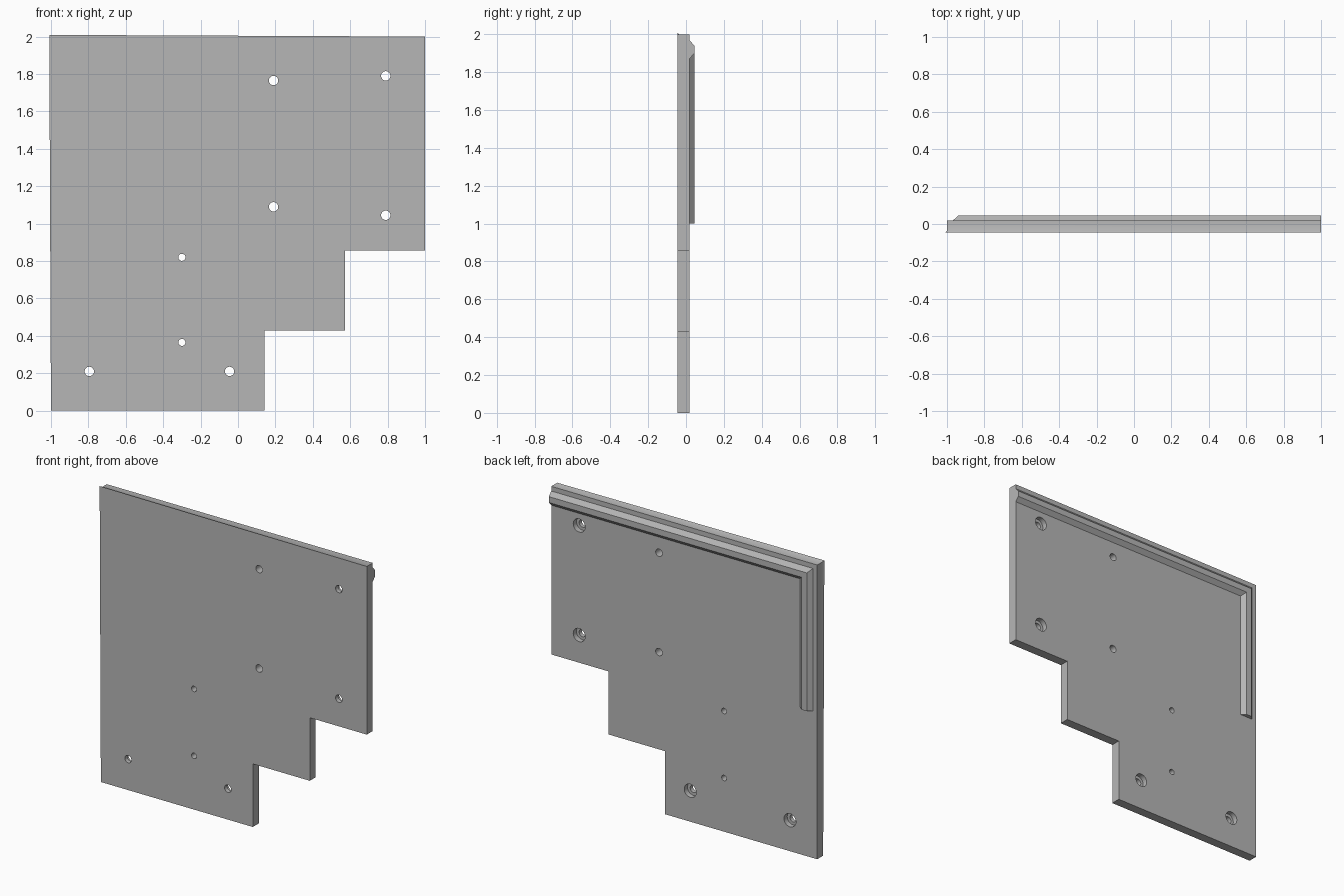
import bpy, bmesh, math
from mathutils import Vector

cube = bpy.data.objects.get("Cube")
if cube:
    bpy.data.objects.remove(cube, do_unlink=True)

FRONT, BACK, RAIL = -0.045, 0.019, 0.045   # depth of plate faces and rail crest

grey = bpy.data.materials.new("plain grey")
grey.use_nodes = True
colour = (0.47, 0.47, 0.47, 1)
grey.diffuse_color = colour
grey.node_tree.nodes["Principled BSDF"].inputs["Base Color"].default_value = colour


def make_object(name, bm):
    bmesh.ops.recalc_face_normals(bm, faces=bm.faces[:])
    mesh = bpy.data.meshes.new(name)
    bm.to_mesh(mesh)
    bm.free()
    mesh.materials.append(grey)
    obj = bpy.data.objects.new(name, mesh)
    bpy.context.collection.objects.link(obj)
    return obj


def loft(bm, rings):
    """Skin a list of equal point rings and cap both ends."""
    loops = [[bm.verts.new(p) for p in ring] for ring in rings]
    for a, b in zip(loops, loops[1:]):
        for i in range(len(a)):
            j = (i + 1) % len(a)
            bm.faces.new((a[i], a[j], b[j], b[i]))
    bm.faces.new(loops[0])
    bm.faces.new(loops[-1])


# Stepped plate, with the top and right front edges chamfered
step = 3 / 7
outline = [(-1, 0), (-1 + 8 / 7, 0), (-1 + 8 / 7, step), (1 - step, step),
           (1 - step, 2 * step), (1, 2 * step), (1, 2), (-1, 2)]
bm = bmesh.new()
loft(bm, [[(x, y, z) for x, z in outline] for y in (FRONT, BACK)])
bm.normal_update()


def is_chamfered(edge):
    a, b = (v.co for v in edge.verts)
    on_front = max(a.y, b.y) < FRONT + 0.001
    return on_front and (min(a.z, b.z) > 1.99 or max(a.x, b.x) < -0.99)


bmesh.ops.bevel(bm, geom=[e for e in bm.edges if is_chamfered(e)],
                offset=0.009, segments=1, affect='EDGES')
plate = make_object("stepped_plate", bm)

# Screw holes: x, z, radius, counterbore radius on the back (0 for none)
holes = [(0.19, 1.765, 0.025, 0), (0.19, 1.09, 0.025, 0),
         (-0.3, 0.82, 0.019, 0), (-0.3, 0.365, 0.019, 0),
         (0.79, 1.79, 0.025, 0.045), (0.79, 1.045, 0.025, 0.045),
         (-0.795, 0.21, 0.025, 0.045), (-0.045, 0.21, 0.025, 0.045)]
SIDES = 28
bm = bmesh.new()
for x, z, r, bore in holes:
    profile = [(FRONT - 0.02, r), (BACK + 0.02, r)]
    if bore:
        shelf = BACK - 0.035
        profile[1:] = [(shelf, r), (shelf, bore), (BACK + 0.02, bore)]
    angles = [math.tau * i / SIDES for i in range(SIDES)]
    loft(bm, [[(x + rad * math.cos(a), y, z + rad * math.sin(a)) for a in angles]
              for y, rad in profile])
cutter = make_object("hole_cutter", bm)
cutter.hide_render = True

cut = plate.modifiers.new("holes", 'BOOLEAN')
cut.operation = 'DIFFERENCE'
cut.solver = 'EXACT'
cut.object = cutter
bpy.context.view_layer.objects.active = plate
plate.select_set(True)
bpy.ops.object.modifier_apply(modifier=cut.name)
bpy.data.objects.remove(cutter, do_unlink=True)
bpy.ops.object.shade_smooth_by_angle(angle=math.radians(30))

# Mitred rail on the back: inset from the plate edge, depth
section = [(0.032, BACK - 0.004), (0.032, BACK), (0.06, RAIL),
           (0.1, RAIL), (0.128, BACK), (0.128, BACK - 0.004)]
bm = bmesh.new()
loft(bm, [[Vector((1, y, 2 - d)) for d, y in section],
          [Vector((-1 + d, y, 2 - d)) for d, y in section],
          [Vector((-1 + d, y, 1)) for d, y in section]])
make_object("back_rail", bm)
